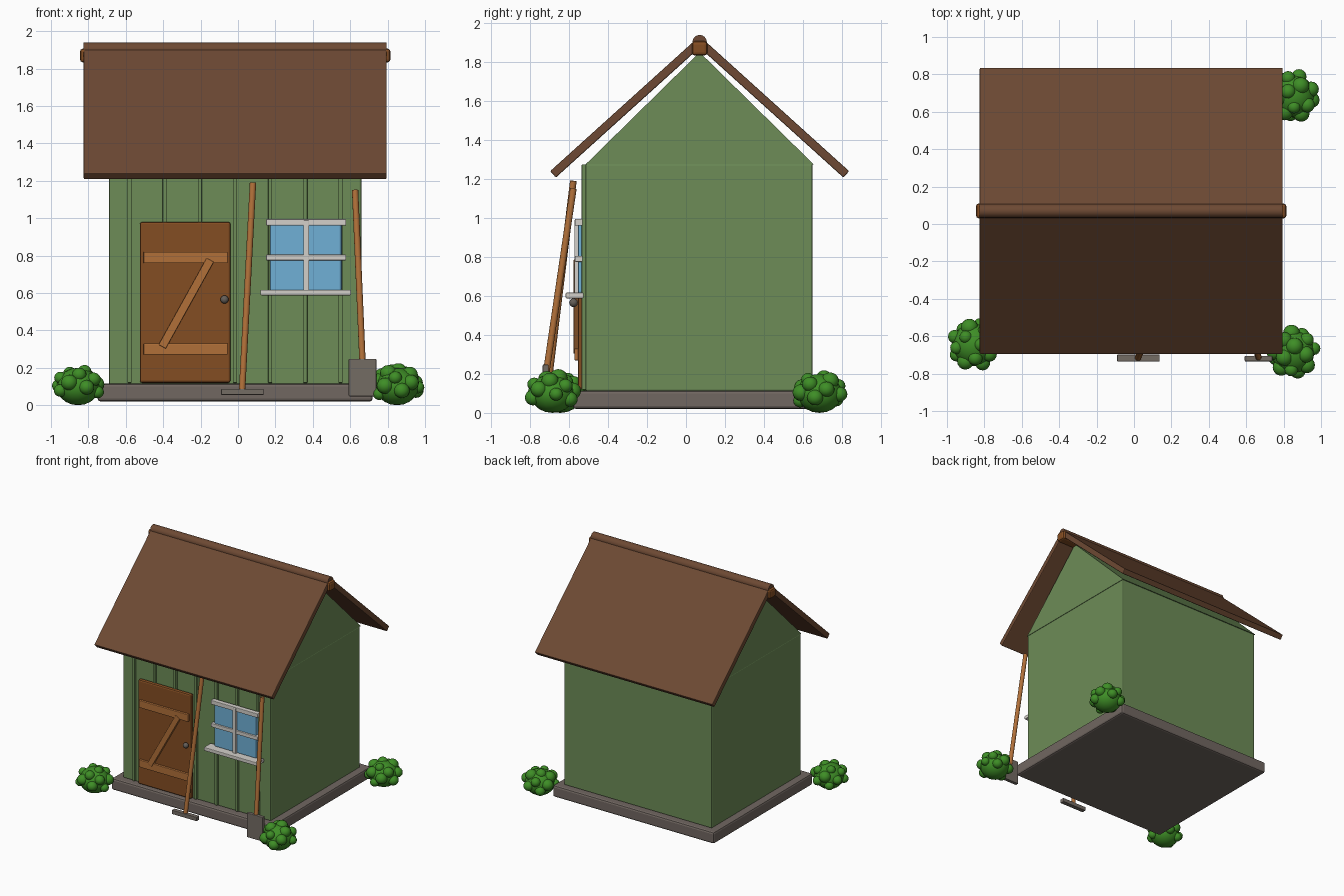
import bpy, bmesh, math, random
from mathutils import Vector, Matrix, Euler

if "Cube" in bpy.data.objects:
    bpy.data.objects.remove(bpy.data.objects["Cube"])

random.seed(4)


def mat(name, r, g, b):
    m = bpy.data.materials.new(name)
    m.diffuse_color = [((c / 255 + 0.055) / 1.055) ** 2.4 for c in (r, g, b)] + [1]
    m.use_nodes = True
    m.node_tree.nodes["Principled BSDF"].inputs["Base Color"].default_value = m.diffuse_color
    return m


GREEN = mat("wall green", 109, 140, 87)
ROOF = mat("roof brown", 109, 73, 51)
DOOR = mat("door brown", 132, 77, 34)
WOOD = mat("light wood", 177, 112, 57)
STONE = mat("stone grey", 113, 103, 97)
WHITE = mat("frame white", 212, 208, 202)
GLASS = mat("glass blue", 112, 176, 214)
METAL = mat("tool metal", 116, 108, 100)
KNOB = mat("knob metal", 100, 94, 88)
LEAF = mat("leaf green", 62, 142, 38)


def finish(name, bm, material, smooth=False):
    me = bpy.data.meshes.new(name)
    bm.normal_update()
    bm.to_mesh(me)
    bm.free()
    me.materials.append(material)
    if smooth:
        for p in me.polygons:
            p.use_smooth = True
        me.set_sharp_from_angle(angle=math.radians(35))
    ob = bpy.data.objects.new(name, me)
    bpy.context.collection.objects.link(ob)
    return ob


def box(name, lo, hi, material, bevel=0.005, rot=(0, 0, 0), segments=2):
    """Bevelled box between two corners, turned about its centre."""
    lo, hi = Vector(lo), Vector(hi)
    bm = bmesh.new()
    bmesh.ops.create_cube(bm, size=1)
    bmesh.ops.scale(bm, vec=hi - lo, verts=bm.verts)
    ob = finish(name, bm, material)
    ob.location, ob.rotation_euler = (lo + hi) / 2, rot
    if bevel:
        mod = ob.modifiers.new("bevel", 'BEVEL')
        mod.width, mod.segments = bevel, segments
    return ob


def rod(name, a, b, r, material, sides=16):
    a, b = Vector(a), Vector(b)
    bm = bmesh.new()
    bmesh.ops.create_cone(bm, cap_ends=True, segments=sides, radius1=r, radius2=r,
                          depth=(b - a).length)
    ob = finish(name, bm, material, True)
    ob.location = (a + b) / 2
    ob.rotation_euler = (b - a).to_track_quat('Z', 'Y').to_euler()
    return ob


def prism(name, yz, x0, x1, material):
    """Profile in the y-z plane extruded along x."""
    bm = bmesh.new()
    f = bm.faces.new([bm.verts.new((x0, y, z)) for y, z in yz])
    top = bmesh.ops.extrude_face_region(bm, geom=[f])['geom']
    bmesh.ops.translate(bm, vec=(x1 - x0, 0, 0),
                        verts=[v for v in top if isinstance(v, bmesh.types.BMVert)])
    bmesh.ops.recalc_face_normals(bm, faces=bm.faces)
    return finish(name, bm, material)


# Foundation, walls and gable
box("foundation", (-0.75, -0.58, 0.02), (0.72, 0.71, 0.115), STONE, 0.015)
box("walls", (-0.69, -0.515, 0.11), (0.66, 0.65, 1.28), GREEN, 0.01)
prism("gable", [(-0.515, 1.275), (0.655, 1.275), (0.07, 1.85)], -0.692, 0.662, GREEN)
for i in range(7):
    x = -0.58 + 0.188 * i
    box("wall_batten", (x - 0.011, -0.535, 0.12), (x + 0.011, -0.51, 1.275), GREEN, 0.003)

# Roof: two slopes, ridge cap and ridge beam
ang, length, thick = math.radians(42.1), 1.02, 0.044
for side, name in ((-1, "roof_front"), (1, "roof_back")):
    outer = Vector((0, 0.07 + side * 0.767, 1.24))
    along = Vector((0, -side * math.cos(ang), math.sin(ang)))
    normal = Vector((0, side * math.sin(ang), math.cos(ang)))
    c = outer + along * length / 2 - normal * thick / 2
    half = Vector((0.81, length / 2, thick / 2))
    c.x = -0.015
    box(name, c - half, c + half, ROOF, 0.006, (-side * ang, 0, 0))
rod("ridge_cap", (-0.825, 0.07, 1.902), (0.795, 0.07, 1.902), 0.037, ROOF)
box("ridge_beam", (-0.845, 0.03, 1.833), (0.815, 0.11, 1.907), DOOR, 0.016)

# Door with z-shaped bracing and knob
box("door", (-0.525, -0.555, 0.12), (-0.04, -0.52, 0.98), DOOR, 0.012)
for z in (0.30, 0.79):
    box("door_brace", (-0.505, -0.573, z - 0.03), (-0.055, -0.55, z + 0.03), WOOD, 0.004)
box("door_diagonal", (-0.542, -0.577, 0.523), (-0.012, -0.55, 0.567), WOOD, 0.004,
    (0, -math.radians(61), 0))
bm = bmesh.new()
bmesh.ops.create_uvsphere(bm, u_segments=16, v_segments=10, radius=0.022)
finish("door_knob", bm, KNOB, True).location = (-0.072, -0.577, 0.565)

# Window: pane, bars and sill
box("window_pane", (0.17, -0.555, 0.61), (0.555, -0.52, 0.975), GLASS, 0.012)
for z, h in ((0.978, 0.017), (0.79, 0.015)):
    box("window_bar", (0.15, -0.57, z - h), (0.578, -0.53, z + h), WHITE, 0.004)
box("window_mullion", (0.35, -0.572, 0.60), (0.38, -0.53, 0.99), WHITE, 0.004)
box("window_sill", (0.12, -0.617, 0.588), (0.605, -0.525, 0.617), WHITE, 0.005)

# Rake and shovel leaning on the front
rod("rake_handle", (0.022, -0.715, 0.08), (0.08, -0.578, 1.19), 0.017, WOOD)
box("rake_head", (-0.09, -0.735, 0.055), (0.137, -0.698, 0.088), METAL, 0.004)
rod("shovel_handle", (0.667, -0.718, 0.20), (0.626, -0.578, 1.15), 0.017, WOOD)
box("shovel_blade", (0.592, -0.735, 0.048), (0.74, -0.705, 0.248), METAL, 0.005)

# Bushes: a squashed core studded with small leaf balls
for cx, cy, turn in ((-0.855, -0.645, 0.0), (0.85, -0.685, 1.3), (0.85, 0.685, 2.4)):
    bm = bmesh.new()

    def ball(center, r, squash):
        bmesh.ops.create_uvsphere(bm, u_segments=16, v_segments=10, radius=r,
                                  matrix=Matrix.Translation(center)
                                  @ Matrix.Diagonal((1, 1, squash, 1)))
    ball((0, 0, 0.1), 0.115, 0.87)
    n = 15
    for i in range(n):
        h = 0.95 - 1.4 * i / (n - 1)
        a = turn + i * 2.39996
        s = math.sqrt(1 - h * h)
        r = random.uniform(0.033, 0.047)
        d = 0.148 - r
        ball((d * s * math.cos(a), d * s * math.sin(a), 0.1 + 0.085 * h), r, 0.95)
    finish("bush", bm, LEAF, True).location = (cx, cy, 0)
